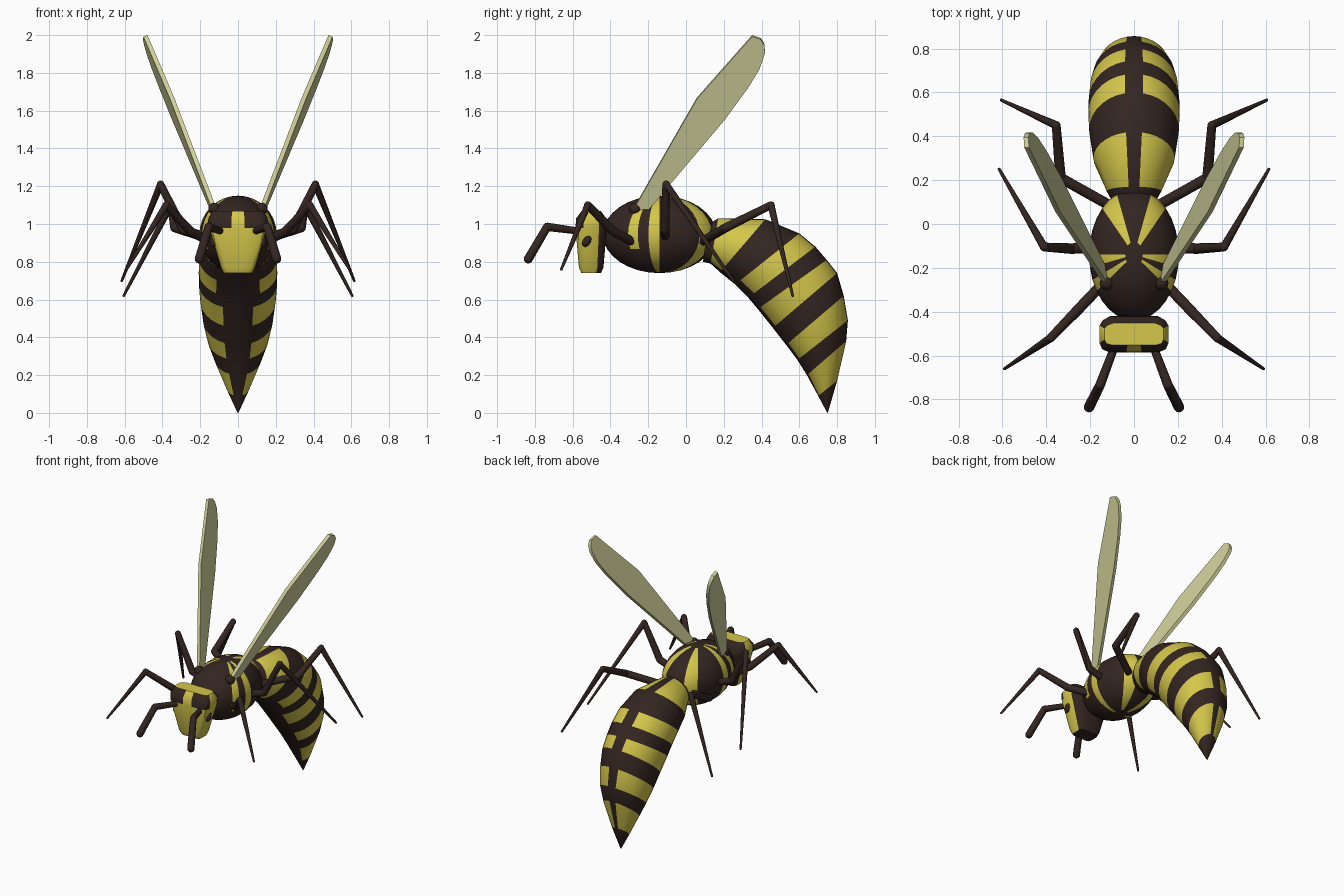
import bpy, bmesh, math
from mathutils import Vector, Matrix

if "Cube" in bpy.data.objects:
    bpy.data.objects.remove(bpy.data.objects["Cube"])


def material(name, rgb):
    m = bpy.data.materials.new(name)
    m.diffuse_color = (*rgb, 1)
    m.use_nodes = True
    m.node_tree.nodes["Principled BSDF"].inputs["Base Color"].default_value = m.diffuse_color
    return m


DARK = material("dark_brown", (0.034, 0.019, 0.015))
YELLOW = material("yellow", (0.66, 0.57, 0.07))
WING = material("wing_tint", (0.62, 0.62, 0.32))


def finish(bm, name, mats, angle=40):
    bmesh.ops.recalc_face_normals(bm, faces=bm.faces)
    me = bpy.data.meshes.new(name)
    bm.to_mesh(me)
    bm.free()
    for m in mats:
        me.materials.append(m)
    for p in me.polygons:
        p.use_smooth = True
    me.set_sharp_from_angle(angle=math.radians(angle))
    ob = bpy.data.objects.new(name, me)
    bpy.context.collection.objects.link(ob)
    return ob


def bridge(bm, a, b, colour):
    """Join two vertex rings with quads; colour(i) gives the material slot."""
    n = len(a)
    for i in range(n):
        f = bm.faces.new((a[i], a[(i + 1) % n], b[(i + 1) % n], b[i]))
        f.material_index = colour(i)


def limb(name, points, radii):
    """Jointed limb; radii holds (start, end) for each segment."""
    bm = bmesh.new()
    pts = [Vector(p) for p in points]
    for p, q, (r1, r2) in zip(pts, pts[1:], radii):
        d = q - p
        mat = Matrix.Translation((p + q) / 2) @ d.to_track_quat('Z', 'Y').to_matrix().to_4x4()
        bmesh.ops.create_cone(bm, cap_ends=True, segments=12, radius1=r1,
                              radius2=r2, depth=d.length, matrix=mat)
        bmesh.ops.create_uvsphere(bm, u_segments=12, v_segments=8, radius=r2,
                                  matrix=Matrix.Translation(q))
    return finish(bm, name, [DARK])


# Thorax: ellipsoid with yellow meridian stripes
bm = bmesh.new()
bmesh.ops.create_uvsphere(bm, u_segments=32, v_segments=16, radius=1)
for f in bm.faces:
    c = f.calc_center_median()
    a = math.degrees(math.atan2(c.y, abs(c.x)))
    stripe = 45 < a < 67.5 or -11.25 < a < 0 or (-33.75 < a < -22.5 and c.z > -0.3)
    f.material_index = int(stripe and abs(c.z) < 0.98)
bmesh.ops.scale(bm, vec=(0.205, 0.3, 0.205), verts=bm.verts)
bmesh.ops.translate(bm, vec=(0, -0.14, 0.945), verts=bm.verts)
finish(bm, "thorax", [DARK, YELLOW])

# Abdomen: curved loft, each ring given by top (y, z), bottom (y, z), half width
rings = [((.12, 1.00), (.09, .80), .10), ((.17, 1.03), (.13, .79), .125),
         ((.42, 1.025), (.18, .745), .185), ((.60, .95), (.26, .68), .205),
         ((.685, .88), (.33, .61), .208), ((.745, .81), (.38, .55), .207),
         ((.80, .74), (.46, .45), .20), ((.835, .62), (.53, .36), .185),
         ((.857, .49), (.59, .28), .16), ((.848, .38), (.64, .20), .125),
         ((.80, .17), (.70, .09), .06), ((.752, .004), (.748, 0), .003)]
N = 32
bm = bmesh.new()
loops = []
for t, b, w in rings:
    t, b = Vector((0, *t)), Vector((0, *b))
    c, up = (t + b) / 2, (t - b) / 2
    loops.append([bm.verts.new(c + up * math.cos(k * math.tau / N)
                               + Vector((w * math.sin(k * math.tau / N), 0, 0)))
                  for k in range(N)])
for r in range(len(loops) - 1):
    under = 149 if r == 3 else 158

    def band(i, r=r, under=under):
        a = (i + 0.5) * 360 / N
        a = min(a, 360 - a)
        return int(r % 2 == 1 and r < 11 and 11.25 < a < under and r != 11)
    bridge(bm, loops[r], loops[r + 1], band if r < 10 else lambda i: 0)
bm.faces.new(loops[0])
bm.faces.new(loops[-1])
finish(bm, "abdomen", [DARK, YELLOW], 50)

# Head: rounded block narrowing to the jaw, yellow face with dark brow and back
half = [(.22, -1), (.75, -1), (.93, -.85), (1, -.5), (1, .5), (.9, .8), (.7, 1), (.2, 1)]
outline = half + [(-x, y) for x, y in reversed(half)]
rows = [(.74, .075, .052), (.77, .09, .065), (.98, .152, .083),
        (1.03, .157, .08), (1.07, .135, .05)]
bm = bmesh.new()
loops = [[bm.verts.new((x * hx, -.502 + y * hy, z)) for x, y in outline] for z, hx, hy in rows]
for r in range(len(rows) - 1):
    def face_colour(i, r=r):
        (x1, y1), (x2, y2) = outline[i], outline[(i + 1) % len(outline)]
        x, y = (x1 + x2) / 2, (y1 + y2) / 2
        brow = r >= 2 and y < -.5 and abs(x) > .22
        return int(y < .5 and not brow)
    bridge(bm, loops[r], loops[r + 1], face_colour)
bm.faces.new(loops[0])
bm.faces.new(loops[-1]).material_index = 1
finish(bm, "head", [DARK, YELLOW], 40)

# Paired parts
wing_outline = [(-.28, 1.08), (.058, 1.67), (.35, 2.0), (.395, 1.985), (.415, 1.955),
                (.418, 1.91), (.39, 1.83), (.33, 1.73), (.206, 1.56), (-.2, 1.08)]
legs = {
    "front_leg": [(.14, -.27, .90), (.25, -.385, .96), (.38, -.52, 1.10), (.59, -.66, .76)],
    "middle_leg": [(.17, -.11, .93), (.29, -.112, .97), (.41, -.105, 1.21), (.615, .25, .70)],
    "rear_leg": [(.12, .09, .91), (.335, .21, .98), (.355, .45, 1.10), (.605, .565, .62)],
}
for s, side in ((1, "right"), (-1, "left")):
    for name, pts in legs.items():
        limb(f"{name}_{side}", [(s * x, y, z) for x, y, z in pts],
             [(.024, .024), (.024, .02), (.019, .007)])

    # Antenna
    limb(f"antenna_{side}", [(s * x, y, z) for x, y, z in
                             [(.085, -.55, .96), (.155, -.735, .985), (.205, -.835, .815)]],
         [(.018, .022), (.022, .024)])

    # Eye
    bm = bmesh.new()
    bmesh.ops.create_uvsphere(bm, u_segments=16, v_segments=10, radius=1)
    bmesh.ops.scale(bm, vec=(.02, .021, .034), verts=bm.verts)
    bmesh.ops.rotate(bm, matrix=Matrix.Rotation(math.radians(-30), 3, 'X'), verts=bm.verts)
    bmesh.ops.translate(bm, vec=(s * .13, -.525, .91), verts=bm.verts)
    finish(bm, f"eye_{side}", [DARK])

    # Wing joint
    bm = bmesh.new()
    bmesh.ops.create_uvsphere(bm, u_segments=16, v_segments=10, radius=.032,
                              matrix=Matrix.Translation((s * .125, -.27, 1.08)))
    finish(bm, f"wing_joint_{side}", [DARK])

    # Wing: flat outline leaning outward, given thickness
    bm = bmesh.new()
    vs = [bm.verts.new((s * (.125 + .4 * (z - 1.1) + .15 * (y + .24 - .7 * (z - 1.1))), y, z))
          for y, z in wing_outline]
    front = bm.faces.new(vs)
    ext = bmesh.ops.extrude_face_region(bm, geom=[front], use_keep_orig=True)
    new = [g for g in ext["geom"] if isinstance(g, bmesh.types.BMVert)]
    bmesh.ops.translate(bm, vec=(s * .022, 0, -.008), verts=new)
    finish(bm, f"wing_{side}", [WING], 30)
